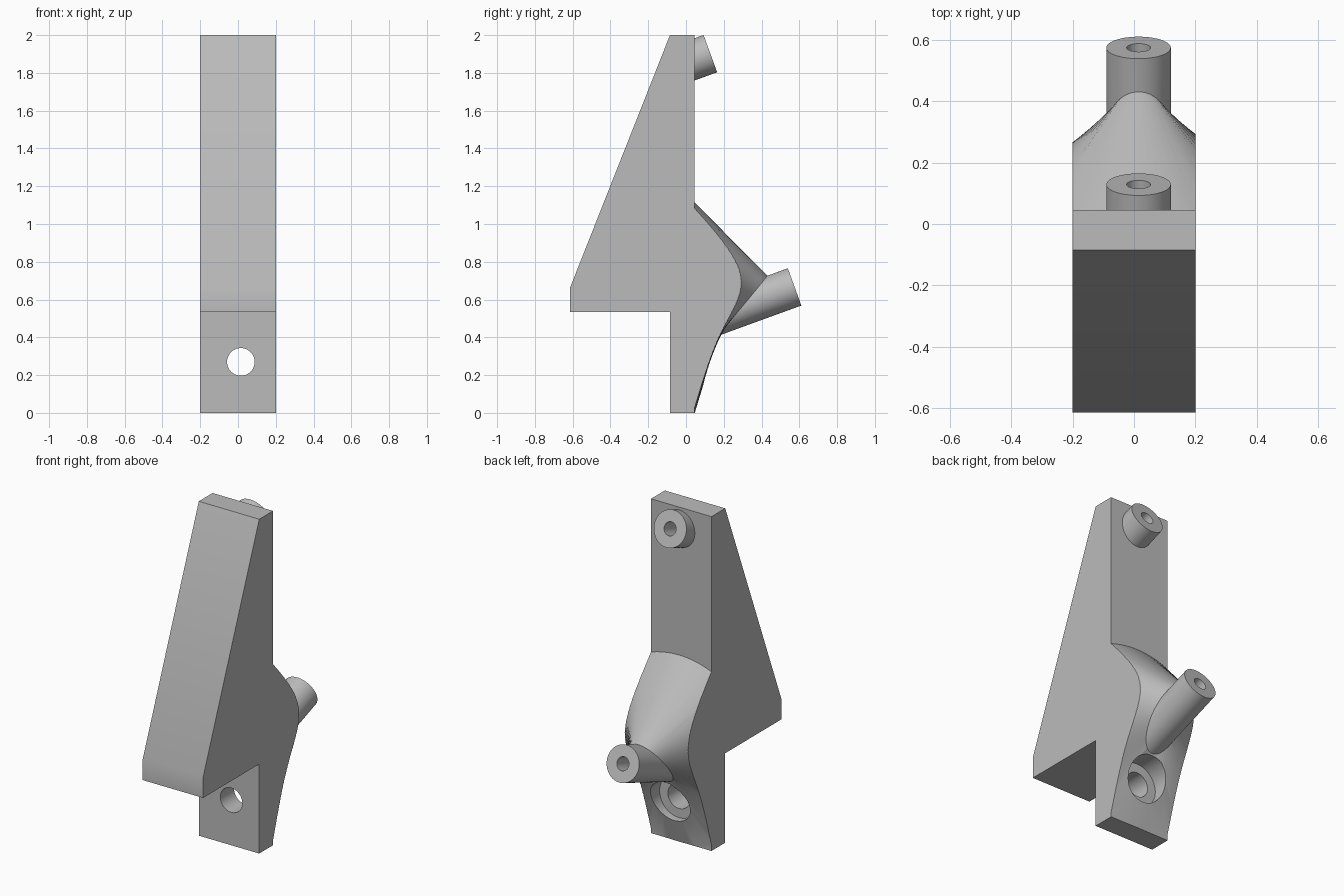
import bpy, bmesh, math
from mathutils import Vector

cube = bpy.data.objects.get("Cube")
if cube:
    bpy.data.objects.remove(cube, do_unlink=True)

SIDES = 96
OFFSET = 0.015                       # bosses and bore sit slightly off centre
TILT = math.radians(20)
AXIS = Vector((0, math.cos(TILT), math.sin(TILT)))
BACK = Vector((0, 1, 0))

grey = bpy.data.materials.new("plain grey")
grey.use_nodes = True
grey.diffuse_color = (0.5, 0.5, 0.5, 1)
grey.node_tree.nodes["Principled BSDF"].inputs["Base Color"].default_value = (0.5, 0.5, 0.5, 1)


def loft(name, rings):
    """Closed solid skinned through rings of equal point count."""
    bm = bmesh.new()
    loops = [[bm.verts.new(p) for p in ring] for ring in rings]
    n = len(rings[0])
    for a, b in zip(loops, loops[1:]):
        for i in range(n):
            j = (i + 1) % n
            bm.faces.new((a[i], a[j], b[j], b[i]))
    bm.faces.new(loops[0][::-1])
    bm.faces.new(loops[-1])
    bmesh.ops.recalc_face_normals(bm, faces=bm.faces)
    mesh = bpy.data.meshes.new(name)
    bm.to_mesh(mesh)
    bm.free()
    mesh.materials.append(grey)
    obj = bpy.data.objects.new(name, mesh)
    bpy.context.collection.objects.link(obj)
    return obj


def ring(centre, u, v):
    """Ellipse spanned by the half axes u and v."""
    angles = [2 * math.pi * i / SIDES for i in range(SIDES)]
    return [centre + u * math.cos(a) + v * math.sin(a) for a in angles]


def rod(name, y, z, axis, back, radius, front=0.0):
    """Cylinder from `back` behind to `front` beyond the end centre."""
    end = Vector((OFFSET, y, z))
    u = Vector((radius, 0, 0))
    v = axis.cross(Vector((1, 0, 0))) * radius
    return loft(name, [ring(end + axis * d, u, v) for d in (-back, front)])


def combine(target, tool, operation):
    mod = target.modifiers.new(operation, 'BOOLEAN')
    mod.operation = operation
    mod.solver = 'EXACT'
    mod.object = tool
    bpy.context.view_layer.objects.active = target
    bpy.ops.object.modifier_apply(modifier=mod.name)
    bpy.data.objects.remove(tool, do_unlink=True)


# Wedge-shaped body, made oversize and trimmed later
profile = [(-0.085, -0.1), (0.045, -0.1), (0.045, 2), (-0.085, 2),
           (-0.615, 0.66), (-0.615, 0.535), (-0.085, 0.535)]
body = loft("bracket_body", [[(x, y, z) for y, z in profile] for x in (-0.7, 0.7)])

# Flared support blending the body into the lower boss
wide = (Vector((0.56, 0, 0)), Vector((0, 0, 0.56)))
flare = loft("flared_support", [
    ring(Vector((OFFSET, -0.03, 0.555)), *wide),
    ring(Vector((OFFSET, 0.045, 0.555)), *wide),
    ring(Vector((OFFSET, 0.3025, 0.5675)), Vector((0.104, 0, 0)), Vector((0, 0.131, 0.156)))])
combine(body, flare, 'UNION')

# Trim to the flat sides and base
trim = loft("trim_box", [[(-0.2, y, 0), (0.2, y, 0), (0.2, y, 2.2), (-0.2, y, 2.2)]
                         for y in (-1, 1)])
combine(body, trim, 'INTERSECT')

# Tilted bosses, each with a blind hole
for name, y, z, length, depth in (("upper_boss", 0.129, 1.902, 0.16, 0.14),
                                  ("lower_boss", 0.575, 0.667, 0.58, 0.3)):
    combine(body, rod(name, y, z, AXIS, length, 0.105), 'UNION')
    combine(body, rod(name + "_hole", y, z, AXIS, depth, 0.039, 0.05), 'DIFFERENCE')

# Mounting bore through the foot, with a counterbore at the back
combine(body, rod("mounting_bore", 0.3, 0.27, BACK, 0.6, 0.073), 'DIFFERENCE')
combine(body, rod("counterbore", 0.3, 0.27, BACK, 0.255, 0.128), 'DIFFERENCE')

# Smooth the curved faces, keep the edges sharp
bpy.ops.object.select_all(action='DESELECT')
body.select_set(True)
bpy.context.view_layer.objects.active = body
bpy.ops.object.shade_smooth_by_angle(angle=math.radians(30))
